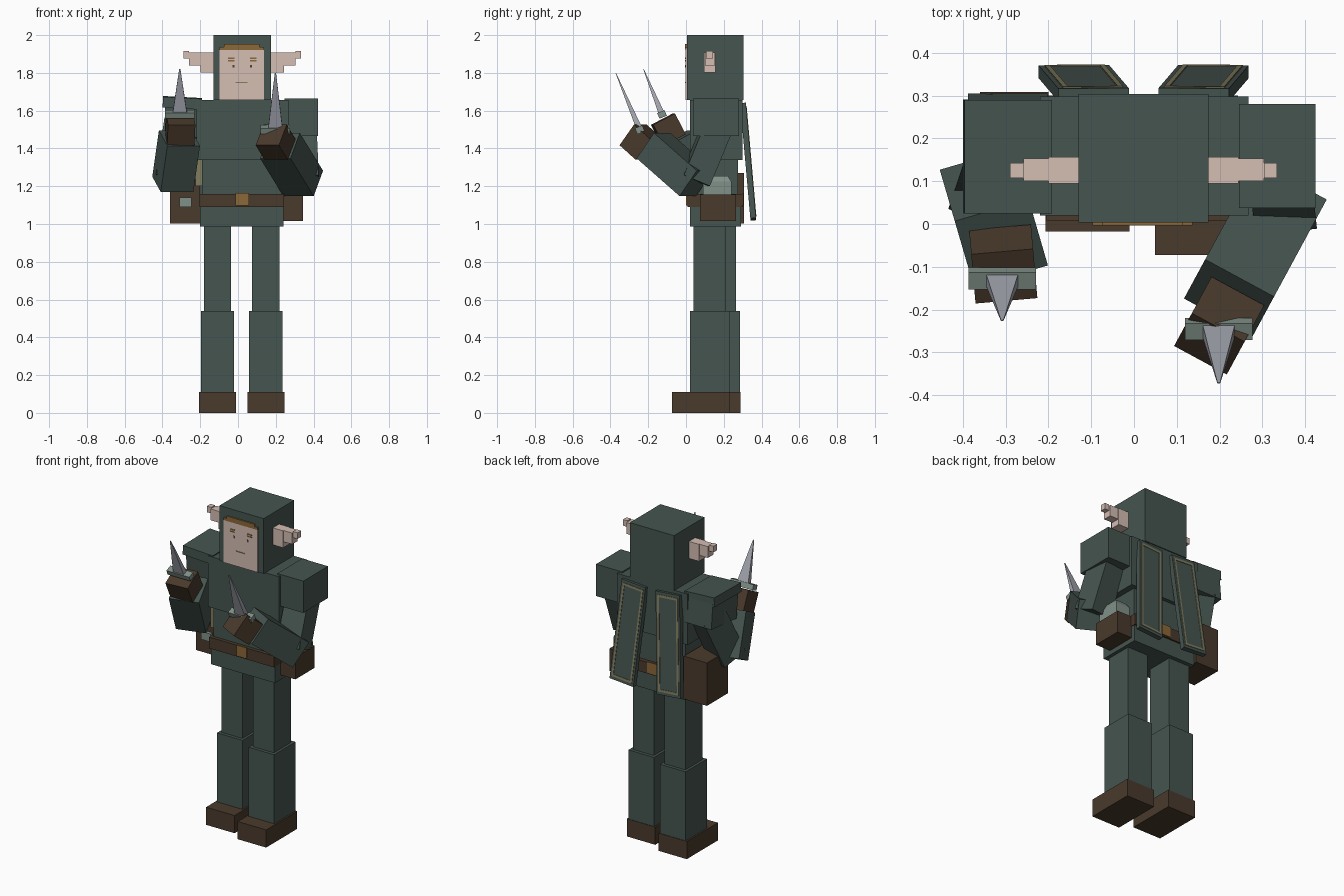
import bpy
from mathutils import Matrix, Vector

cube = bpy.data.objects.get("Cube")
if cube:
    bpy.data.objects.remove(cube, do_unlink=True)

CX = 0.0225  # symmetry line of the body


def material(name, r, g, b):
    m = bpy.data.materials.new(name)
    m.use_nodes = True
    m.diffuse_color = (r, g, b, 1)
    m.node_tree.nodes["Principled BSDF"].inputs["Base Color"].default_value = (r, g, b, 1)
    return m


CLOTH = material("dark green cloth", 0.06, 0.09, 0.08)
LEATHER = material("brown leather", 0.068, 0.042, 0.025)
SKIN = material("pale skin", 0.66, 0.51, 0.45)
STEEL = material("blade steel", 0.38, 0.39, 0.44)
PEWTER = material("grey green metal", 0.22, 0.28, 0.25)
GOLD = material("dull gold", 0.26, 0.14, 0.04)
TRIM = material("tan trim", 0.22, 0.205, 0.115)
DARK = material("dark features", 0.08, 0.05, 0.035)


def hexahedron(name, matrix, size, mat, taper=1.0):
    """Box in a local frame; its +z end is scaled by taper."""
    sx, sy, sz = (s / 2 for s in size)
    verts = [matrix @ Vector((x * sx * k, y * sy * k, z * sz))
             for z, k in ((-1, 1), (1, taper))
             for x, y in ((-1, -1), (1, -1), (1, 1), (-1, 1))]
    faces = [(3, 2, 1, 0), (4, 5, 6, 7)]
    faces += [(i, (i + 1) % 4, (i + 1) % 4 + 4, i + 4) for i in range(4)]
    mesh = bpy.data.meshes.new(name)
    mesh.from_pydata(verts, [], faces)
    mesh.materials.append(mat)
    ob = bpy.data.objects.new(name, mesh)
    bpy.context.collection.objects.link(ob)
    return ob


def box(name, x, y, z, mat, taper=1.0):
    """Upright box given by its ranges."""
    mid = Vector([(r[0] + r[1]) / 2 for r in (x, y, z)])
    size = [r[1] - r[0] for r in (x, y, z)]
    return hexahedron(name, Matrix.Translation(mid), size, mat, taper)


def frame(a, b, side=None):
    """Frame midway from a to b, local z along the line, local x sideways."""
    a, b = Vector(a), Vector(b)
    d = (b - a).normalized()
    s = Vector(side) if side else d.cross(Vector((0, 0, 1)))
    s = (s - d * s.dot(d)).normalized()
    m = Matrix((s, d.cross(s), d)).transposed().to_4x4()
    m.translation = (a + b) / 2
    return m, (b - a).length


def limb(name, a, b, w, h, mat, taper=1.0, side=None):
    m, length = frame(a, b, side)
    return hexahedron(name, m, (w, h, length), mat, taper)


# Legs: the left foot stands a little forward
for tag, cx, cy in (("left", 0.147, 0.125), ("right", -0.109, 0.18)):
    def part(name, hx, hy, z, mat, dy=0.0):
        box(tag + "_" + name, (cx - hx, cx + hx), (cy + dy - hy, cy + dy + hy), z, mat)
    part("foot", 0.098, 0.153, (0, 0.11), LEATHER, -0.045)
    part("shin", 0.088, 0.105, (0.11, 0.54), CLOTH)
    part("thigh", 0.072, 0.085, (0.54, 1.0), CLOTH)

# Torso and belt
box("skirt", (-0.2, 0.24), (0.02, 0.29), (0.988, 1.1), CLOTH)
box("belt", (-0.205, 0.243), (0.008, 0.3), (1.09, 1.16), LEATHER)
box("waist", (-0.19, 0.23), (0.03, 0.275), (1.16, 1.34), CLOTH)
box("chest", (-0.22, 0.267), (0.02, 0.298), (1.34, 1.657), CLOTH)
for tag, y in (("front", 0.004), ("back", 0.3)):
    box(tag + "_buckle", (-0.012, 0.057), (y - 0.004, y + 0.004), (1.097, 1.165), GOLD)

# Bags on the belt
box("left_pouch", (0.24, 0.343), (0.075, 0.265), (1.017, 1.155), LEATHER)
box("left_flask", (0.235, 0.33), (0.09, 0.24), (1.155, 1.225), PEWTER)
box("left_flask_top", (0.235, 0.33), (0.09, 0.24), (1.225, 1.255), PEWTER, 0.75)
box("right_bag", (-0.36, -0.2), (0.1, 0.308), (1.003, 1.27), LEATHER)
box("right_bag_clasp", (-0.31, -0.245), (0.08, 0.1), (1.09, 1.14), PEWTER)
box("right_bag_strap", (-0.225, -0.19), (0.05, 0.1), (1.2, 1.34), TRIM)

# Hooded head with face and stepped ears
box("hood", (-0.13, 0.174), (0.004, 0.304), (1.657, 2.0), CLOTH)
box("face", (-0.097, 0.137), (-0.002, 0.005), (1.657, 1.93), SKIN)
box("fringe", (-0.097, 0.137), (-0.004, 0.005), (1.922, 1.937), GOLD)
box("fringe_top", (-0.075, 0.115), (-0.004, 0.005), (1.937, 1.952), GOLD)
for tag, s in (("left", 1), ("right", -1)):
    def mirror(a, b):
        return sorted((CX + s * a, CX + s * b))
    box(tag + "_brow", mirror(0.042, 0.075), (-0.004, 0.0), (1.873, 1.881), GOLD)
    box(tag + "_lid", mirror(0.042, 0.075), (-0.004, 0.0), (1.861, 1.867), GOLD)
    box(tag + "_eye", mirror(0.042, 0.052), (-0.004, 0.0), (1.828, 1.842), DARK)
    box(tag + "_ear_base", mirror(0.15, 0.222), (0.095, 0.157), (1.802, 1.908), SKIN)
    box(tag + "_ear_middle", mirror(0.222, 0.281), (0.1, 0.153), (1.838, 1.908), SKIN)
    box(tag + "_ear_tip", mirror(0.281, 0.312), (0.107, 0.143), (1.877, 1.915), SKIN)
box("mouth", (-0.012, 0.05), (-0.004, 0.0), (1.747, 1.753), TRIM)

# Shoulder pads, the right one raised under a flat plate
box("left_shoulder", (0.245, 0.424), (0.037, 0.28), (1.467, 1.665), CLOTH)
limb("right_shoulder", (-0.295, 0.18, 1.47), (-0.295, 0.165, 1.63), 0.185, 0.25, CLOTH, side=(1, 0, 0))
limb("right_shoulder_plate", (-0.297, 0.158, 1.613), (-0.294, 0.157, 1.67), 0.205, 0.265, CLOTH, side=(1, 0, 0))

# Arms
limb("left_upper_arm", (0.335, 0.17, 1.52), (0.348, 0.05, 1.23), 0.145, 0.15, CLOTH)
limb("left_forearm", (0.345, 0.055, 1.215), (0.222, -0.172, 1.415), 0.183, 0.17, CLOTH)
limb("left_hand", (0.222, -0.195, 1.395), (0.176, -0.28, 1.472), 0.14, 0.14, LEATHER)
limb("right_upper_arm", (-0.295, 0.215, 1.53), (-0.34, 0.08, 1.23), 0.15, 0.16, CLOTH)
limb("right_forearm", (-0.345, 0.075, 1.21), (-0.31, -0.045, 1.455), 0.18, 0.18, CLOTH)
limb("right_hand", (-0.308, -0.065, 1.445), (-0.303, -0.122, 1.555), 0.145, 0.13, LEATHER)

# Daggers held upright
for tag, base, tip in (("left", (0.198, -0.245, 1.5), (0.198, -0.372, 1.8)),
                       ("right", (-0.308, -0.127, 1.58), (-0.308, -0.225, 1.82))):
    a, b = Vector(base), Vector(tip)
    d = (b - a).normalized()
    limb(tag + "_guard", a - d * 0.016, a + d * 0.016, 0.157, 0.042, PEWTER, side=(1, 0, 0))
    limb(tag + "_blade", a, b, 0.078, 0.032, STEEL, 0.08, side=(1, 0, 0))

# Two trimmed cape panels that splay outwards
WIDTH, THICK = 0.165, 0.03
for tag, s in (("left", 1), ("right", -1)):
    low, high = (CX + s * 0.163, 0.356, 1.025), (CX + s * 0.117, 0.302, 1.635)
    m, length = frame(low, high, (1, 0, 0))
    hexahedron(tag + "_cape", m, (WIDTH, THICK, length), CLOTH)
    ex, ez = WIDTH / 2 - 0.018, length / 2 - 0.025
    strips = [(e * ex, 0, 0.012, 2 * ez) for e in (-1, 1)]
    strips += [(0, e * ez, 2 * ex + 0.012, 0.014) for e in (-1, 1)]
    for i, (x, z, w, h) in enumerate(strips):
        place = m @ Matrix.Translation((x, THICK / 2, z))
        hexahedron(f"{tag}_cape_trim_{i + 1}", place, (w, 0.006, h), TRIM)
